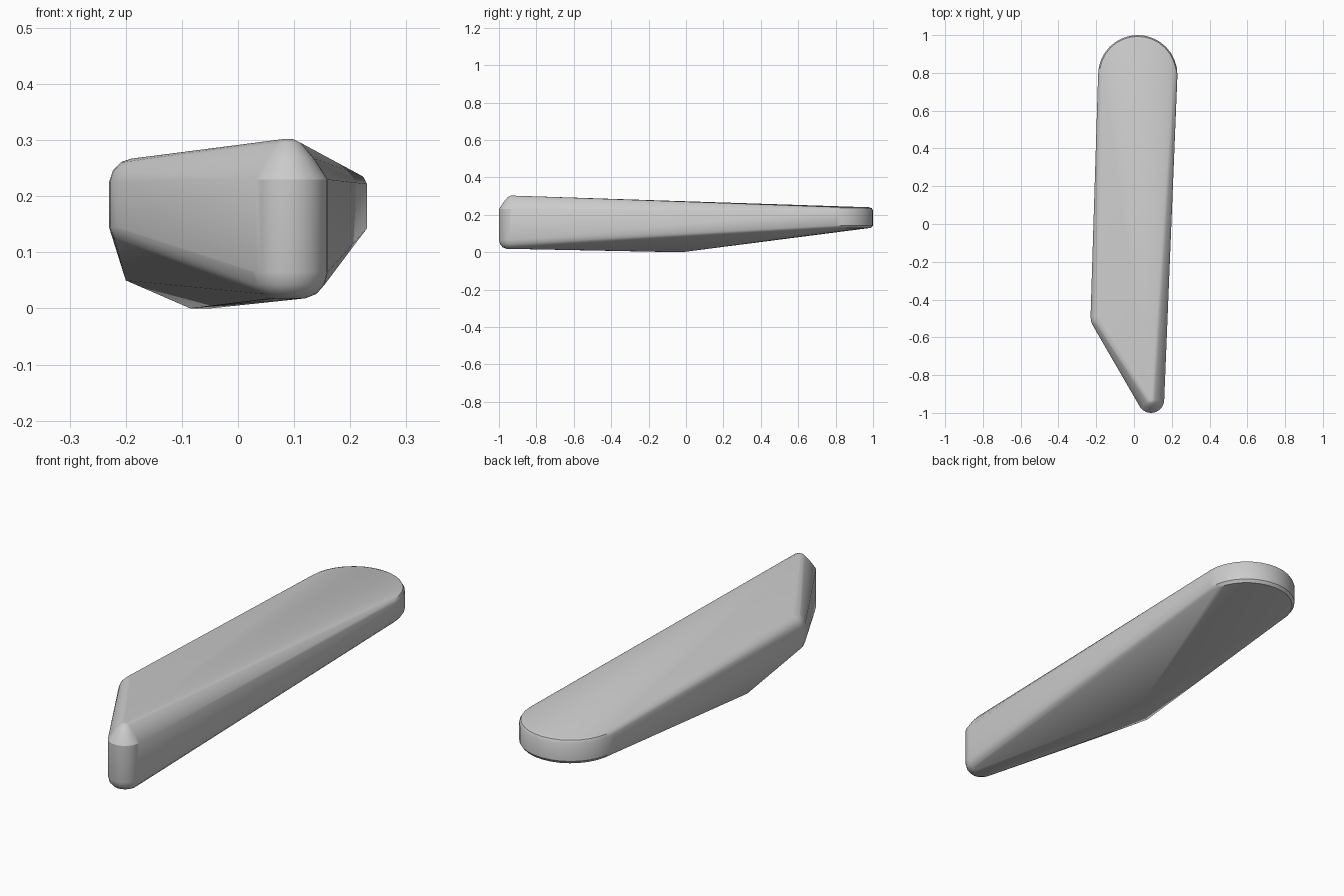
import bpy, bmesh
from math import cos, sin, pi

if "Cube" in bpy.data.objects:
    bpy.data.objects.remove(bpy.data.objects["Cube"])

# Rounded posts (centre x, y, [(radius, z), ...]); the body is the skin stretched over them
posts = [
    # pointed front tip
    (0.09, -0.93, [(0.03, 0.018), (0.05, 0.026), (0.064, 0.042), (0.07, 0.065),
                   (0.07, 0.23), (0.045, 0.268), (0.022, 0.295), (0.008, 0.302)]),
    # left front corner
    (-0.13, -0.49, [(0.092, 0.125), (0.1, 0.145), (0.1, 0.225), (0.093, 0.246),
                    (0.078, 0.261), (0.06, 0.267)]),
    # wide round back end
    (0.02, 0.79, [(0.2, 0.13), (0.21, 0.143), (0.21, 0.222), (0.203, 0.235), (0.19, 0.24)]),
]
# Keel ridge under the middle
keel = [(-0.2, -0.15, 0.05), (-0.15, -0.11, 0.029), (-0.085, -0.06, 0.0), (-0.05, -0.02, 0.0)]

bm = bmesh.new()
SEG = 32
for cx, cy, profile in posts:
    for r, z in profile:
        for i in range(SEG):
            a = 2 * pi * i / SEG
            bm.verts.new((cx + r * cos(a), cy + r * sin(a), z))
for p in keel:
    bm.verts.new(p)

# Skin the posts and drop everything inside
bmesh.ops.convex_hull(bm, input=bm.verts[:])
bmesh.ops.delete(bm, geom=[v for v in bm.verts if not v.link_faces], context='VERTS')
bmesh.ops.recalc_face_normals(bm, faces=bm.faces[:])

mesh = bpy.data.meshes.new("wedge_body")
bm.to_mesh(mesh)
bm.free()
body = bpy.data.objects.new("wedge_body", mesh)
bpy.context.collection.objects.link(body)
bpy.context.view_layer.objects.active = body
body.select_set(True)
bpy.ops.object.shade_smooth_by_angle(angle=pi / 6)
